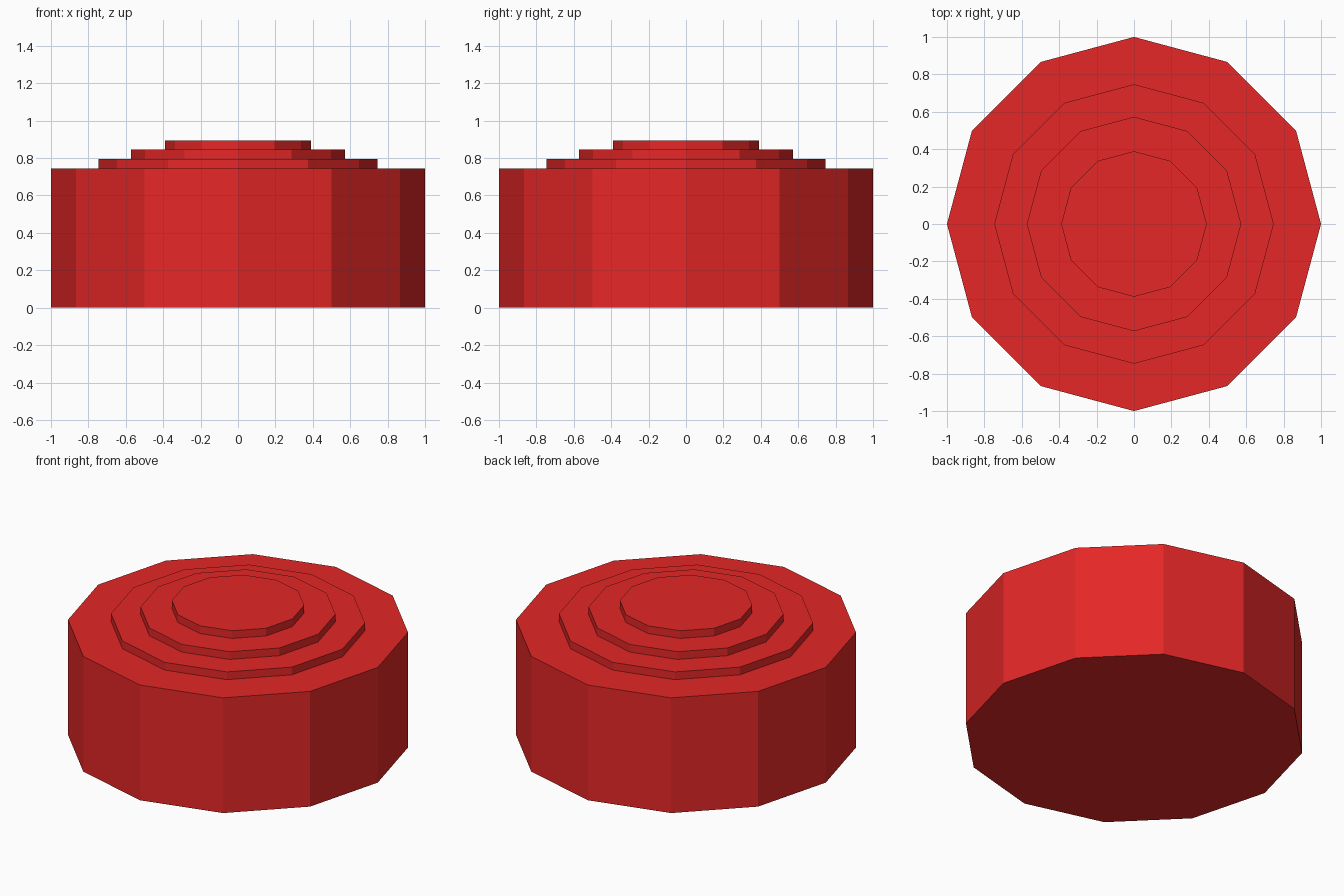
import bpy
import bmesh
import math

if "Cube" in bpy.data.objects:
    bpy.data.objects.remove(bpy.data.objects["Cube"])

SIDES = 12

red = bpy.data.materials.new("red")
red.diffuse_color = (0.78, 0.02, 0.02, 1.0)
red.use_nodes = True
red.node_tree.nodes["Principled BSDF"].inputs["Base Color"].default_value = red.diffuse_color

# Stepped silhouette as (radius, height), from the base up to the top tier
profile = [(1.0, 0.0), (1.0, 0.745),
           (0.747, 0.745), (0.747, 0.795),
           (0.573, 0.795), (0.573, 0.845),
           (0.389, 0.845), (0.389, 0.895)]

bm = bmesh.new()
rings = []
for radius, z in profile:
    rings.append([bm.verts.new((radius * math.cos(math.tau * i / SIDES),
                                radius * math.sin(math.tau * i / SIDES), z))
                  for i in range(SIDES)])

# Walls and ledges between neighbouring rings
for low, high in zip(rings, rings[1:]):
    for i in range(SIDES):
        j = (i + 1) % SIDES
        bm.faces.new((low[i], low[j], high[j], high[i]))

# Flat bottom and top
bm.faces.new(rings[0][::-1])
bm.faces.new(rings[-1])

mesh = bpy.data.meshes.new("stepped_drum")
bm.to_mesh(mesh)
bm.free()
mesh.materials.append(red)
drum = bpy.data.objects.new("stepped_drum", mesh)
bpy.context.collection.objects.link(drum)
